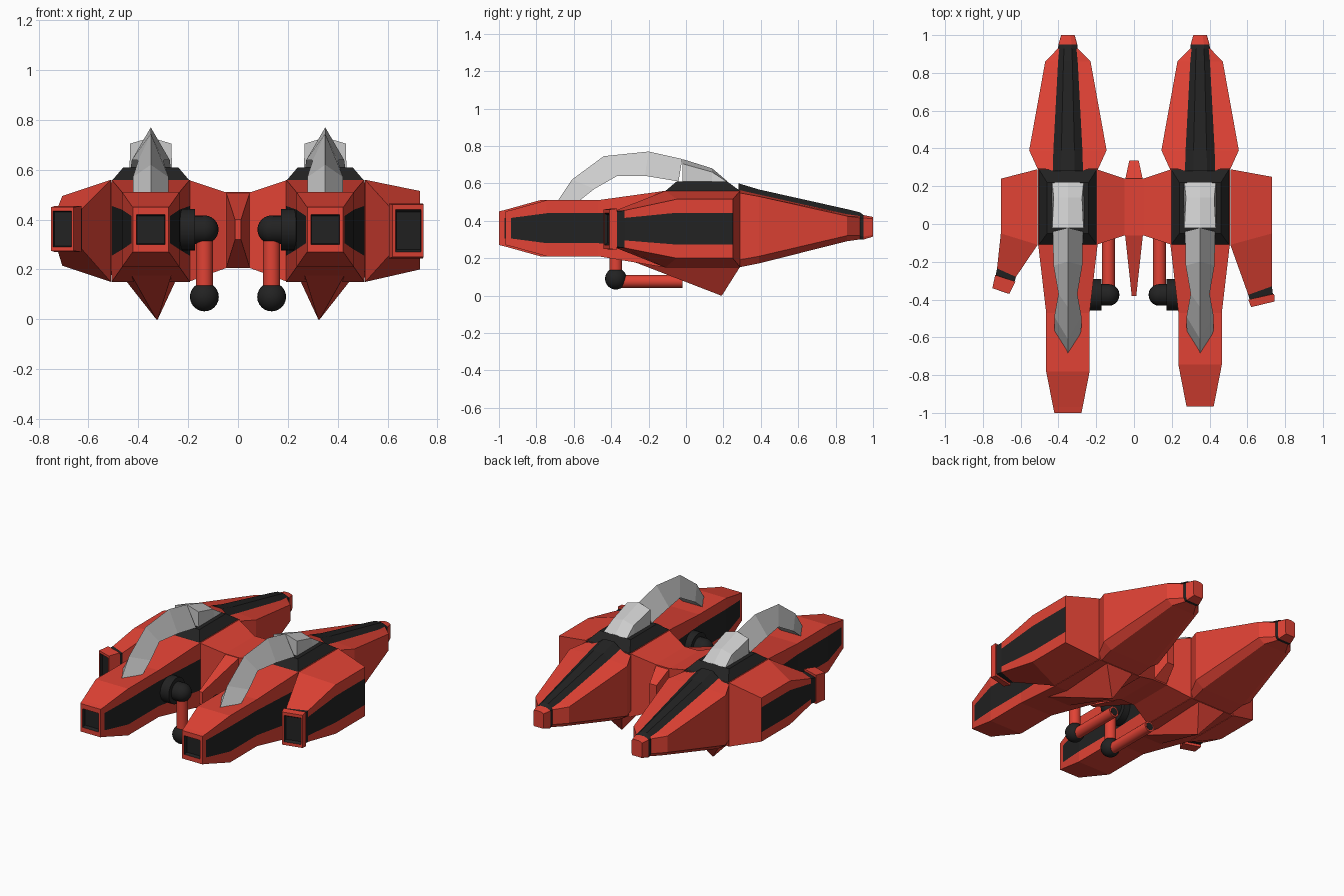
import bpy, bmesh, math
from mathutils import Vector

if "Cube" in bpy.data.objects:
    bpy.data.objects.remove(bpy.data.objects["Cube"])


def material(name, rgb):
    m = bpy.data.materials.new(name)
    m.diffuse_color = (*rgb, 1)
    m.use_nodes = True
    m.node_tree.nodes["Principled BSDF"].inputs["Base Color"].default_value = m.diffuse_color
    return m


RED = material("red_paint", (0.75, 0.055, 0.035))
BLACK = material("black_trim", (0.016, 0.016, 0.016))


def loft(name, rings, black=lambda r, s: False, black_start=False, offset=0, grey=False):
    """Skin a list of equal-length rings; black(ring, segment) picks trim faces."""
    bm = bmesh.new()
    vs = [[bm.verts.new((x + offset, y, z)) for x, y, z in ring] for ring in rings]
    n = len(rings[0])
    for r in range(len(rings) - 1):
        for s in range(n):
            t = (s + 1) % n
            f = bm.faces.new((vs[r][s], vs[r][t], vs[r + 1][t], vs[r + 1][s]))
            f.material_index = int(black(r, s))
    bm.faces.new(vs[0]).material_index = int(black_start)
    bm.faces.new(vs[-1])
    bmesh.ops.recalc_face_normals(bm, faces=bm.faces)
    me = bpy.data.meshes.new(name)
    bm.to_mesh(me)
    bm.free()
    if not grey:
        me.materials.append(RED)
        me.materials.append(BLACK)
    ob = bpy.data.objects.new(name, me)
    bpy.context.collection.objects.link(ob)
    return ob


def slab(p, q, h):
    """Ring between two upright edges (x, y, bottom, top), each with a middle stripe of half height h."""
    (px, py, pb, pt), (qx, qy, qb, qt) = p, q
    pm, qm = (pb + pt) / 2, (qb + qt) / 2
    return [(px, py, pb), (qx, qy, qb), (qx, qy, qm - h), (qx, qy, qm + h),
            (qx, qy, qt), (px, py, pt), (px, py, pm + h), (px, py, pm - h)]


def smooth(ob, name, mat):
    ob.name = name
    ob.data.materials.append(mat)
    bpy.ops.object.shade_smooth_by_angle()


def rod(name, a, b, r, mat):
    a, b = Vector(a), Vector(b)
    d = b - a
    bpy.ops.mesh.primitive_cylinder_add(vertices=20, radius=r, depth=d.length, location=(a + b) / 2,
                                        rotation=d.to_track_quat('Z', 'Y').to_euler())
    smooth(bpy.context.object, name, mat)


def ball(name, c, r, mat):
    bpy.ops.mesh.primitive_uv_sphere_add(segments=20, ring_count=12, radius=r, location=c)
    smooth(bpy.context.object, name, mat)


# y, half width, top, bottom, stripe half height (first ring is the recessed nose panel)
BODY = [(-.975, .055, .415, .305, .03), (-1, .057, .42, .30, .03), (-1, .072, .45, .27, .05),
        (-.97, .078, .457, .263, .055), (-.78, .115, .51, .21, .08), (-.47, .115, .51, .21, .08),
        (-.11, .157, .56, .15, .1), (.29, .157, .56, .15, .1)]
# y, half width, side bottom, side top, keel half width, bottom, trim half width, trim edge z, ridge z
TAIL = [(.28, .155, .19, .55, .14, .15, .08, .565, .6), (.39, .205, .21, .53, .15, .172, .077, .54, .567),
        (.86, .12, .32, .425, .08, .29, .052, .435, .462), (.93, .052, .32, .415, .04, .30, .045, .425, .445),
        (.95, .05, .315, .415, .045, .30, .045, .42, .43), (1, .036, .325, .41, .032, .315, .03, .415, .42)]


def tail_ring(y, w, lo, hi, wb, zb, k, zk, zp):
    right = [(wb, zb), (w, lo), (w, hi), (k, zk), (k * .45, zp)]
    return [(x, y, z) for x, z in right] + [(-x, y, z) for x, z in reversed(right)]


# top ridge (y, z), lower corners (y, z), half width of the curved fin
FIN = [((-.02, .73), (-.04, .61), .08), ((-.2, .77), (-.22, .64), .076), ((-.44, .745), (-.37, .638), .05),
       ((-.61, .62), (-.49, .57), .072), ((-.69, .50), (-.585, .495), .07)]

# outer wing: (outer edge, inner edge) from the back to the gun tip, per side
WINGS = {
    "right": [((.51, .29, .15, .56), (.73, .25, .2, .515), .085),
              ((.51, -.11, .15, .56), (.73, -.05, .2, .515), .085),
              ((.605, -.375, .255, .455), (.73, -.33, .255, .455), .06),
              ((.612, -.40, .26, .45), (.735, -.37, .26, .45), .055),
              ((.605, -.40, .245, .465), (.742, -.37, .245, .465), .06),
              ((.62, -.44, .25, .46), (.745, -.41, .25, .46), .06),
              ((.632, -.437, .27, .44), (.735, -.412, .27, .44), .05),
              ((.635, -.42, .28, .43), (.732, -.395, .28, .43), .05)],
    "left": [((-.51, .29, .15, .56), (-.705, .24, .215, .495), .08),
             ((-.51, -.11, .15, .56), (-.705, -.05, .215, .495), .08),
             ((-.625, -.28, .28, .445), (-.725, -.235, .28, .445), .05),
             ((-.632, -.305, .285, .44), (-.732, -.27, .285, .44), .045),
             ((-.627, -.305, .27, .455), (-.735, -.27, .27, .455), .05),
             ((-.66, -.37, .275, .45), (-.75, -.34, .275, .45), .05),
             ((-.668, -.368, .29, .435), (-.742, -.342, .29, .435), .04),
             ((-.663, -.352, .295, .43), (-.737, -.326, .295, .43), .04)],
}

for side, s in (("left", -1), ("right", 1)):
    cx = .35 * s
    shift = .035 if s > 0 else 0

    # main hull with side stripes and recessed nose panel
    rings = []
    for y, w, zt, zb, h in BODY:
        yy = y + (shift if y < -.7 else 0)
        rings.append(slab((-w, yy, zb, zt), (w, yy, zb, zt), h))
    loft(side + "_hull", rings, lambda r, g: r == 0 or (r >= 3 and g in (2, 6)), True, cx)

    # tapering rear section with black spine
    loft(side + "_tail", [tail_ring(*t) for t in TAIL],
         lambda r, g: r == 3 or (r < 3 and g in (3, 4, 5)), False, cx)

    # black cockpit base
    base = [[(-w, y0, z), (w, y0, z), (w, y1, z), (-w, y1, z)]
            for w, y0, y1, z in ((.157, -.115, .295, .555), (.11, -.05, .22, .61))]
    loft(side + "_cockpit_base", base, lambda r, g: True, True, cx).data.polygons[-1].material_index = 1

    # canopy
    canopy = [[(-w, y, .605), (w, y, .605), (w2, y, z), (0, y, p), (-w2, y, z)]
              for y, w, w2, z, p in ((-.02, .085, .083, .705, .73), (.14, .085, .075, .66, .68),
                                     (.22, .085, .083, .608, .612))]
    loft(side + "_canopy", canopy, offset=cx, grey=True)

    # arched fin in front of the canopy
    fin = [[(0, *t), (w, *b), (-w, *b)] for t, b, w in FIN]
    loft(side + "_arched_fin", fin, offset=cx, grey=True)

    # pointed keel below the hull
    kx = -.025 * s
    keel = [[(-.09, -.33, .2), (.09, -.33, .2), (.1, .29, .155), (-.1, .29, .155)],
            [(kx - .003, .187, .0), (kx + .003, .187, .0), (kx + .003, .192, .0), (kx - .003, .192, .0)]]
    loft(side + "_keel", keel, offset=cx)

    # outer wing with forward gun pod
    loft(side + "_wing", [slab(*w) for w in WINGS[side]],
         lambda r, g: (r < 2 and g == 2) or r in (2, 6)).data.polygons[-1].material_index = 1

    # jointed cannon: mount, elbow, strut, lower ball, barrel
    gx, y = .135 * s, -.375
    rod(side + "_cannon_mount", (.235 * s, y, .36), (.172 * s, y, .36), .083, BLACK)
    rod(side + "_cannon_arm", (.18 * s, y, .36), (gx, y, .36), .057, BLACK)
    ball(side + "_cannon_elbow", (gx, y, .36), .057, BLACK)
    rod(side + "_cannon_strut", (gx, y, .34), (gx, y, .1), .034, RED)
    ball(side + "_cannon_ball", (gx, y, .09), .058, BLACK)
    rod(side + "_cannon_barrel", (gx, y, .075), (gx, -.02, .075), .034, RED)
    rod(side + "_cannon_muzzle", (gx, -.05, .075), (gx, -.018, .075), .024, BLACK)

# bridge between the hulls
loft("bridge", [slab((x, yb, lo, hi), (x, yf, lo, hi), .08) for x, yb, yf, lo, hi in
                ((-.2, .29, -.11, .15, .56), (-.05, .24, -.06, .205, .51),
                 (.05, .24, -.06, .205, .51), (.2, .29, -.11, .15, .56))])

# centre spikes, front and back
for name, y0, y1, w, lo, hi in (("front_spike", -.05, -.38, .012, .32, .40), ("rear_spike", .23, .335, .025, .29, .43)):
    loft(name, [slab((-.048, y0, .205, .51), (.048, y0, .205, .51), .08),
                slab((-w, y1, lo, hi), (w, y1, lo, hi), .02)])
